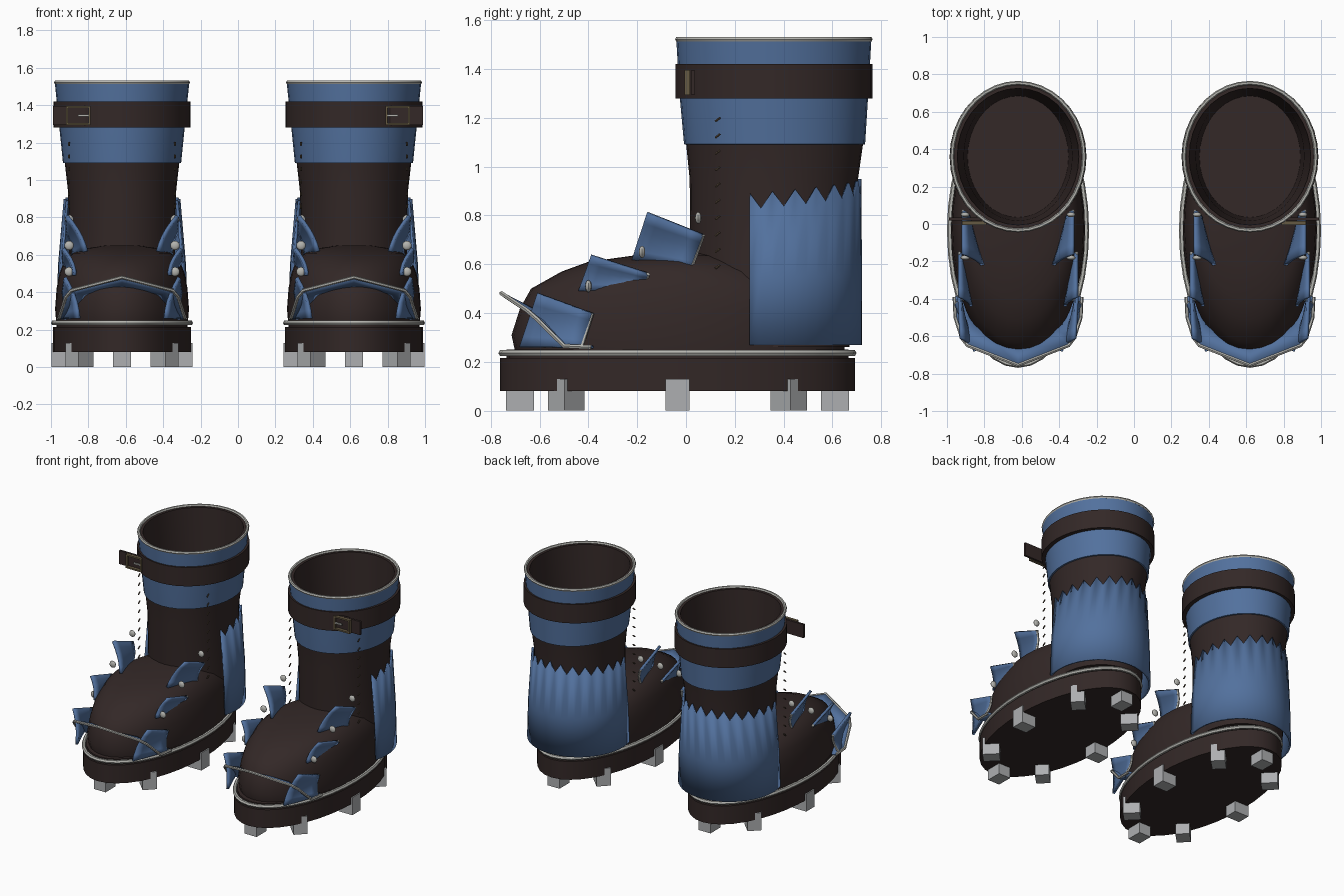
import bpy, bmesh, math
from mathutils import Vector, Matrix

if "Cube" in bpy.data.objects:
    bpy.data.objects.remove(bpy.data.objects["Cube"])

CX = 0.62  # boot centre, the other boot is mirrored across x = 0


def material(name, rgb):
    m = bpy.data.materials.new(name)
    m.diffuse_color = (*rgb, 1)
    m.use_nodes = True
    m.node_tree.nodes["Principled BSDF"].inputs["Base Color"].default_value = m.diffuse_color
    return m


BROWN = material("dark_leather", (0.033, 0.021, 0.020))
BLUE = material("blue_hide", (0.085, 0.165, 0.34))
SILVER = material("pale_trim", (0.46, 0.46, 0.43))
STEEL = material("steel_cleats", (0.42, 0.43, 0.44))
GOLD = material("dull_brass", (0.13, 0.10, 0.055))
THREAD = material("stitch_thread", (0.08, 0.055, 0.035))


def finish(name, mesh, mat, solid=0.0):
    """Place a boot part and mirror it to the second boot."""
    mesh.transform(Matrix.Translation((CX, 0, 0)))
    ob = bpy.data.objects.new(name, mesh)
    bpy.context.collection.objects.link(ob)
    mesh.materials.clear()
    mesh.materials.append(mat)
    bpy.ops.object.select_all(action='DESELECT')
    ob.select_set(True)
    bpy.context.view_layer.objects.active = ob
    bpy.ops.object.shade_smooth_by_angle(angle=math.radians(35))
    if solid:
        s = ob.modifiers.new("thickness", 'SOLIDIFY')
        s.thickness = solid
        s.offset = 0
    m = ob.modifiers.new("pair", 'MIRROR')
    m.use_mirror_merge = False
    return ob


def from_bm(name, bm, mat, solid=0.0, fix=True):
    if fix:
        bmesh.ops.recalc_face_normals(bm, faces=bm.faces[:])
    me = bpy.data.meshes.new(name)
    bm.to_mesh(me)
    bm.free()
    return finish(name, me, mat, solid)


def loft(name, rings, mat, n=36, cap0=False, cap1=False, closed=False, fix=True):
    """Stack of ellipses given as (z, y centre, half width, half depth)."""
    bm = bmesh.new()
    rows = []
    for z, yc, a, b in rings:
        rows.append([bm.verts.new((a * math.cos(t), yc + b * math.sin(t), z))
                     for t in (2 * math.pi * i / n for i in range(n))])
    pairs = list(zip(rows, rows[1:])) + ([(rows[-1], rows[0])] if closed else [])
    for r, s in pairs:
        for i in range(n):
            j = (i + 1) % n
            bm.faces.new((r[i], r[j], s[j], s[i]))
    if cap0:
        bm.faces.new(rows[0][::-1])
    if cap1:
        bm.faces.new(rows[-1])
    return from_bm(name, bm, mat, fix=fix)


def tube(name, pts, r, mat, cyclic=False):
    cu = bpy.data.curves.new(name, 'CURVE')
    cu.dimensions = '3D'
    cu.bevel_depth = r
    cu.bevel_resolution = 1
    cu.use_fill_caps = True
    sp = cu.splines.new('POLY')
    sp.points.add(len(pts) - 1)
    for p, c in zip(sp.points, pts):
        p.co = (*c, 1)
    sp.use_cyclic_u = cyclic
    ob = bpy.data.objects.new(name + "_path", cu)
    me = bpy.data.meshes.new_from_object(ob)
    bpy.data.objects.remove(ob)
    bpy.data.curves.remove(cu)
    return finish(name, me, mat)


def ellipse(z, yc, a, b, n=36):
    return [(a * math.cos(2 * math.pi * i / n), yc + b * math.sin(2 * math.pi * i / n), z)
            for i in range(n)]


def box(name, centre, size, mat, rot=0.0):
    bm = bmesh.new()
    bmesh.ops.create_cube(bm, size=1, matrix=Matrix.Translation(centre)
                          @ Matrix.Rotation(rot, 4, 'Z') @ Matrix.Diagonal((*size, 1)))
    return from_bm(name, bm, mat)


# Sole, welt and cleats
loft("sole", [(0.08, -0.035, 0.37, 0.727), (0.215, -0.035, 0.37, 0.727)], BROWN, cap0=True, cap1=True)
loft("midsole", [(0.20, -0.035, 0.35, 0.70), (0.25, -0.035, 0.35, 0.70)], BROWN, cap0=True, cap1=True)
tube("welt", ellipse(0.236, -0.035, 0.366, 0.72), 0.014, SILVER, True)
for k in range(8):
    t = k * math.pi / 4
    box("cleat", (0.32 * math.cos(t), -0.035 + 0.645 * math.sin(t), 0.065),
        (0.115, 0.097, 0.13 if k % 2 else 0.09 + 0.04), STEEL, t)

# Foot: z, toe, heel, half width
foot = [(0.24, -0.70, 0.65, 0.352), (0.31, -0.715, 0.65, 0.358), (0.42, -0.68, 0.64, 0.35),
        (0.50, -0.635, 0.60, 0.335), (0.57, -0.51, 0.45, 0.308), (0.61, -0.40, 0.32, 0.26),
        (0.635, -0.22, 0.24, 0.19), (0.65, -0.03, 0.16, 0.09)]
loft("foot", [(z, (f + b) / 2, w, (b - f) / 2) for z, f, b, w in foot], BROWN, cap0=True, cap1=True)

# Shaft with inner wall, insole, cuff and rim
loft("shaft", [(0.26, 0.36, 0.29, 0.31), (0.65, 0.36, 0.282, 0.342), (0.95, 0.36, 0.29, 0.345),
               (1.09, 0.363, 0.306, 0.362), (1.30, 0.36, 0.325, 0.378), (1.52, 0.36, 0.352, 0.392),
               (1.52, 0.36, 0.325, 0.365), (1.09, 0.363, 0.29, 0.345), (0.655, 0.36, 0.27, 0.325)],
     BROWN, cap0=True, cap1=True)
loft("cuff", [(1.09, 0.363, 0.306, 0.36), (1.092, 0.363, 0.316, 0.371), (1.30, 0.36, 0.337, 0.387),
              (1.525, 0.36, 0.360, 0.40), (1.525, 0.36, 0.345, 0.385)], BLUE)
tube("rim", ellipse(1.522, 0.36, 0.353, 0.394), 0.011, SILVER, True)

# Ankle strap, loose end and buckle
loft("strap", [(1.28, 0.36, 0.366, 0.404), (1.42, 0.36, 0.366, 0.404),
               (1.42, 0.36, 0.335, 0.375), (1.28, 0.36, 0.320, 0.365)], BROWN, closed=True)
box("strap_end", (0.275, 0.028, 1.345), (0.19, 0.016, 0.10), BROWN)
for sx in (0.175, 0.295):
    box("buckle_side", (sx, 0.005, 1.345), (0.011, 0.022, 0.098), GOLD)
for sz in (1.30, 1.39):
    box("buckle_bar", (0.235, 0.005, sz), (0.131, 0.022, 0.011), GOLD)
box("buckle_pin", (0.205, 0.0, 1.345), (0.06, 0.012, 0.01), SILVER)

# Heel patch with a torn, zigzag top edge
bm = bmesh.new()
N = 28
start = math.asin(-0.10 / 0.36)
rows = []
for i in range(N + 1):
    u = i / N
    t = start + u * (math.pi - 2 * start)
    back = 1 - abs(2 * u - 1)
    top = 0.855 + 0.06 * back + (0.035 if i % 2 == 0 else -0.03)
    col = []
    for z, a, b in ((0.27, 0.345, 0.355), (0.55, 0.335, 0.354), (top, 0.305, 0.352)):
        col.append(bm.verts.new((a * math.cos(t), 0.36 + b * math.sin(t), z)))
    rows.append(col)
for c, d in zip(rows, rows[1:]):
    for k in range(2):
        bm.faces.new((c[k], d[k], d[k + 1], c[k + 1]))
from_bm("heel_patch", bm, BLUE, 0.014)


# Side flaps with trimmed rear edge: top front, top rear, low rear, low front
def flap(name, corners, side):
    a, b, c, d = (Vector((side * x, y, z)) for x, y, z in corners)
    n = 5
    bm = bmesh.new()

    def at(u, v):
        p = a.lerp(b, u).lerp(d.lerp(c, u), v)
        p.x -= side * 0.015 * math.sin(math.pi * v)
        return p

    g = [[bm.verts.new(at(i / n, j / n)) for j in range(n + 1)] for i in range(n + 1)]
    for i in range(n):
        for j in range(n):
            bm.faces.new((g[i][j], g[i + 1][j], g[i + 1][j + 1], g[i][j + 1]))
    from_bm(name, bm, BLUE, 0.018)
    tube(name + "_trim", [at(1, j / n) for j in range(n + 1)], 0.009, SILVER)


flaps = {
    "ankle_flap": [(0.295, -0.16, 0.81), (0.295, 0.07, 0.72), (0.265, 0.02, 0.585), (0.19, -0.22, 0.62)],
    "instep_flap": [(0.315, -0.39, 0.635), (0.315, -0.155, 0.56), (0.31, -0.18, 0.50), (0.25, -0.44, 0.49)],
    "toe_flap": [(0.305, -0.61, 0.48), (0.315, -0.385, 0.40), (0.335, -0.43, 0.26), (0.23, -0.68, 0.26)],
}
for side in (-1, 1):
    for name, corners in flaps.items():
        flap(name, corners, side)
    # Studs
    for y, z, r in ((0.05, 0.79, 0.024), (-0.18, 0.65, 0.025), (-0.40, 0.51, 0.025)):
        bm = bmesh.new()
        bmesh.ops.create_uvsphere(bm, u_segments=12, v_segments=8, radius=1,
                                  matrix=Matrix.Translation((side * 0.283, y, z))
                                  @ Matrix.Diagonal((r, 0.013, r, 1)))
        from_bm("stud", bm, SILVER)
    # Row of slanted stitches
    for k in range(10):
        z = 0.59 + k * 0.067
        tube("stitch", [(side * 0.283, 0.12, z - 0.008), (side * 0.283, 0.14, z + 0.008)], 0.005, THREAD)

# Toe guard: flared shelf with pale rim
outer = [(0.0, -0.755, 0.48), (0.27, -0.65, 0.41), (0.30, -0.61, 0.375),
         (0.335, -0.50, 0.265), (0.34, -0.39, 0.26)]
inner = [(0.0, -0.665, 0.43), (0.19, -0.57, 0.385), (0.235, -0.54, 0.345),
         (0.26, -0.48, 0.265), (0.31, -0.38, 0.26)]


def both(pts):
    return [(-x, y, z) for x, y, z in pts[:0:-1]] + pts


bm = bmesh.new()
vo, vi = ([bm.verts.new(p) for p in both(q)] for q in (outer, inner))
for i in range(len(vo) - 1):
    bm.faces.new((vo[i], vo[i + 1], vi[i + 1], vi[i]))
from_bm("toe_guard", bm, BLUE, 0.012)
tube("toe_guard_rim", both(outer), 0.01, SILVER)
